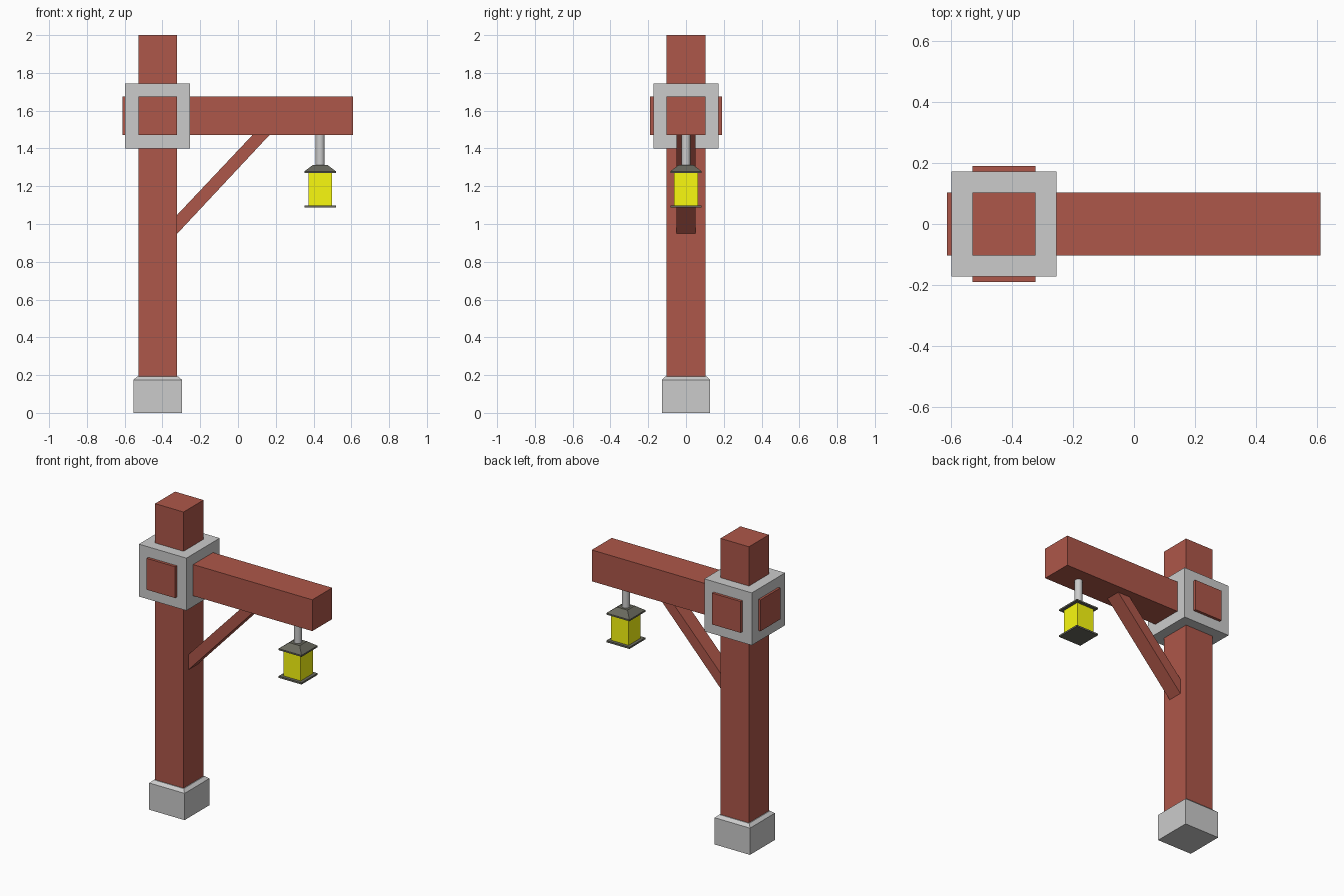
import bpy, bmesh

if "Cube" in bpy.data.objects:
    bpy.data.objects.remove(bpy.data.objects["Cube"])


def material(name, color):
    m = bpy.data.materials.new(name)
    m.diffuse_color = (*color, 1)
    m.use_nodes = True
    m.node_tree.nodes["Principled BSDF"].inputs["Base Color"].default_value = m.diffuse_color
    return m


wood = material("wood", (0.42, 0.095, 0.067))
metal = material("dark_metal", (0.14, 0.14, 0.11))
glow = material("yellow_glass", (0.95, 0.95, 0.005))


def loft(name, sections, center=(0, 0), mat=None):
    """Square-section solid through (z, half width) levels."""
    bm = bmesh.new()
    cx, cy = center
    rings = [[bm.verts.new((cx + sx * h, cy + sy * h, z))
              for sx, sy in ((-1, -1), (1, -1), (1, 1), (-1, 1))]
             for z, h in sections]
    for a, b in zip(rings, rings[1:]):
        for i in range(4):
            j = (i + 1) % 4
            bm.faces.new((a[i], a[j], b[j], b[i]))
    bm.faces.new(rings[0][::-1])
    bm.faces.new(rings[-1])
    return finish(name, bm, mat)


def prism(name, profile, y0, y1, mat=None):
    """Extrude an xz profile from y0 to y1."""
    bm = bmesh.new()
    face = bm.faces.new([bm.verts.new((x, y0, z)) for x, z in profile])
    ext = bmesh.ops.extrude_face_region(bm, geom=[face])
    verts = [g for g in ext["geom"] if isinstance(g, bmesh.types.BMVert)]
    bmesh.ops.translate(bm, verts=verts, vec=(0, y1 - y0, 0))
    return finish(name, bm, mat)


def finish(name, bm, mat):
    bmesh.ops.recalc_face_normals(bm, faces=bm.faces)
    me = bpy.data.meshes.new(name)
    bm.to_mesh(me)
    bm.free()
    ob = bpy.data.objects.new(name, me)
    bpy.context.collection.objects.link(ob)
    if mat:
        me.materials.append(mat)
    return ob


def box(name, x0, x1, y, z0, z1, mat=None):
    return prism(name, [(x0, z0), (x1, z0), (x1, z1), (x0, z1)], -y, y, mat)


PX, R = -0.425, 0.103     # post centre and half width
LX = 0.435                # lantern centre

# Post on a chamfered stone footing
loft("footing", [(0, 0.128), (0.175, 0.128), (0.193, 0.108)], (PX, 0))
loft("post", [(0.1, R), (2.0, R)], (PX, 0), wood)

# Beam, cross stub and the block joining them
box("beam", -0.612, 0.61, R, 1.47, 1.675, wood)
box("cross_stub", PX - R, PX + R, 0.19, 1.47, 1.675, wood)
box("joint_block", PX - 0.172, PX + 0.172, 0.172, 1.4, 1.743)

# Diagonal brace
prism("brace", [(-0.33, 0.94), (0.175, 1.48), (0.085, 1.48), (-0.33, 1.04)],
      -0.05, 0.05, wood)

# Hanging rod
bpy.ops.mesh.primitive_cylinder_add(vertices=16, radius=0.024, depth=0.18,
                                    location=(LX, 0, 1.39))
bpy.context.object.name = "hanging_rod"
bpy.ops.object.shade_smooth_by_angle()

# Lantern
loft("lantern_roof", [(1.269, 0.083), (1.279, 0.083), (1.313, 0.038)], (LX, 0), metal)
loft("lantern_glass", [(1.095, 0.063), (1.275, 0.063)], (LX, 0), glow)
loft("lantern_base", [(1.088, 0.083), (1.099, 0.083)], (LX, 0), metal)
